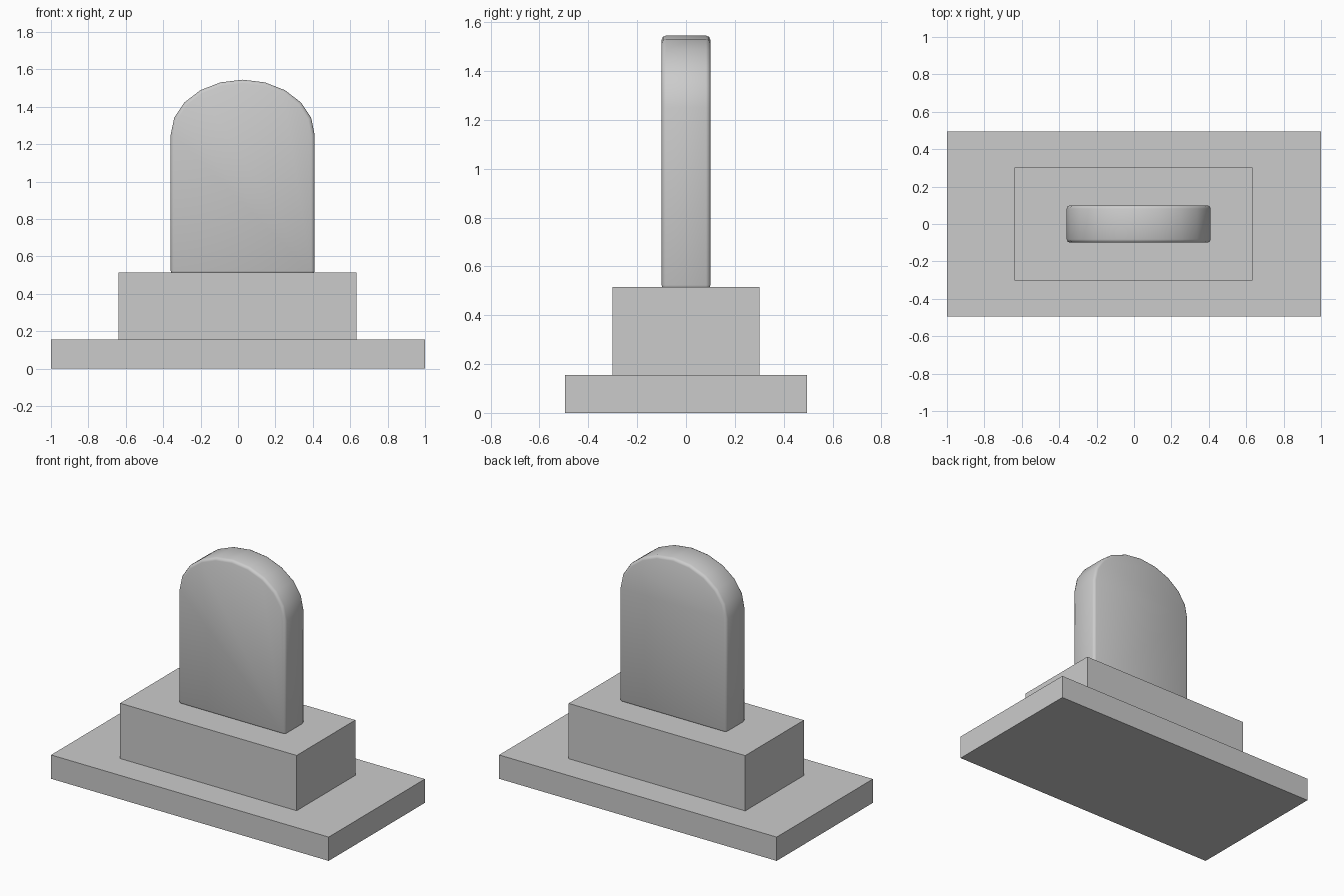
import bpy, bmesh
from math import pi, cos, sin, radians

old = bpy.data.objects.get("Cube")
if old:
    bpy.data.objects.remove(old, do_unlink=True)

# Single stone colour
stone = bpy.data.materials.new("grey stone")
stone.use_nodes = True
colour = (0.6, 0.6, 0.6, 1)
stone.diffuse_color = colour
stone.node_tree.nodes["Principled BSDF"].inputs["Base Color"].default_value = colour


def block(name, size, centre):
    bpy.ops.mesh.primitive_cube_add(size=1, location=centre)
    obj = bpy.context.object
    obj.name = name
    obj.scale = size
    bpy.ops.object.transform_apply(location=False, rotation=False, scale=True)
    obj.data.materials.append(stone)
    return obj


# Stepped foundation
block("base_slab", (2, 0.99, 0.155), (0, 0, 0.0775))
block("plinth", (1.272, 0.604, 0.36), (-0.002, 0, 0.335))


def arched_tablet(name, x, half_width, half_depth, bottom, spring, rise, steps=10):
    """Upright slab with a faceted elliptical top and softened rims."""
    outline = [(x - half_width, bottom), (x + half_width, bottom)]
    outline += [(x + half_width * cos(pi * i / steps), spring + rise * sin(pi * i / steps))
                for i in range(steps + 1)]
    bm = bmesh.new()
    face = bm.faces.new([bm.verts.new((px, -half_depth, pz)) for px, pz in outline])
    back = bmesh.ops.extrude_face_region(bm, geom=[face])
    moved = [v for v in back["geom"] if isinstance(v, bmesh.types.BMVert)]
    bmesh.ops.translate(bm, verts=moved, vec=(0, 2 * half_depth, 0))
    bmesh.ops.recalc_face_normals(bm, faces=bm.faces)
    mesh = bpy.data.meshes.new(name)
    bm.to_mesh(mesh)
    bm.free()
    mesh.materials.append(stone)
    obj = bpy.data.objects.new(name, mesh)
    bpy.context.collection.objects.link(obj)

    # Soften only the sharp rims around the front and back faces
    bevel = obj.modifiers.new("soft_rim", "BEVEL")
    bevel.width = 0.018
    bevel.segments = 2
    bevel.limit_method = "ANGLE"
    bevel.angle_limit = radians(60)
    bpy.ops.object.select_all(action="DESELECT")
    obj.select_set(True)
    bpy.context.view_layer.objects.active = obj
    bpy.ops.object.modifier_apply(modifier=bevel.name)
    bpy.ops.object.shade_smooth_by_angle(angle=radians(50))
    return obj


# Upright headstone
arched_tablet("headstone", 0.025, 0.385, 0.1, 0.505, 1.25, 0.295)
